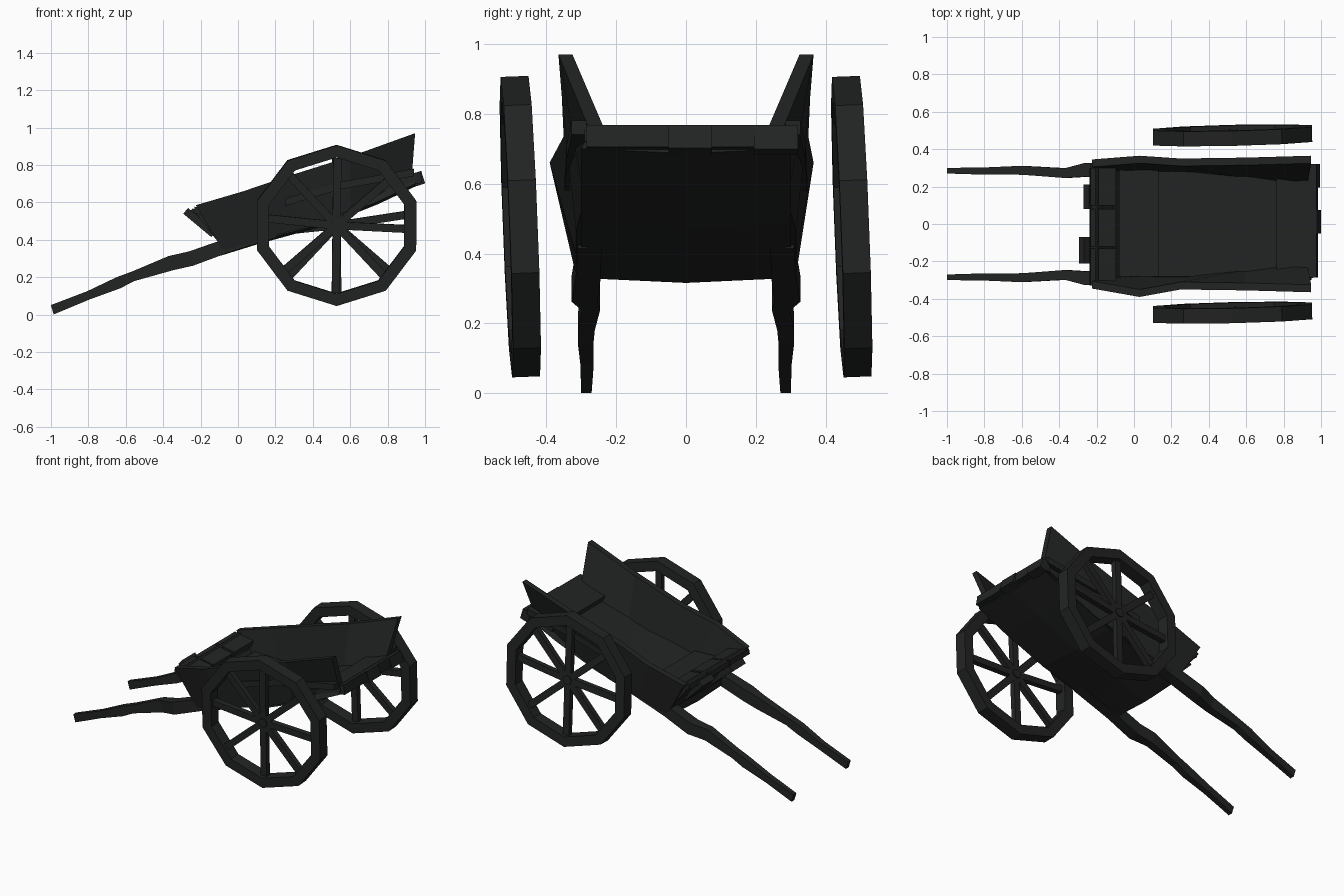
import bpy, bmesh, math
from mathutils import Matrix, Vector

if "Cube" in bpy.data.objects:
    bpy.data.objects.remove(bpy.data.objects["Cube"])

dark = bpy.data.materials.new("dark wood")
dark.diffuse_color = (0.016, 0.017, 0.017, 1)
dark.use_nodes = True
dark.node_tree.nodes["Principled BSDF"].inputs["Base Color"].default_value = dark.diffuse_color


def finish(name, bm):
    bmesh.ops.recalc_face_normals(bm, faces=bm.faces)
    me = bpy.data.meshes.new(name)
    bm.to_mesh(me)
    bm.free()
    me.materials.append(dark)
    ob = bpy.data.objects.new(name, me)
    bpy.context.collection.objects.link(ob)
    return ob


def loft(name, rings):
    """Solid skin through a list of equal-length rings."""
    bm = bmesh.new()
    vs = [[bm.verts.new(p) for p in r] for r in rings]
    n = len(rings[0])
    for a, b in zip(vs, vs[1:]):
        for i in range(n):
            j = (i + 1) % n
            bm.faces.new((a[i], a[j], b[j], b[i]))
    bm.faces.new(vs[0])
    bm.faces.new(vs[-1])
    return finish(name, bm)


def add_box(bm, size, mat):
    bmesh.ops.create_cube(bm, size=1, matrix=mat @ Matrix.Diagonal((*size, 1)))


def plank(name, p0, p1, y0, y1, t):
    """Board running from p0 to p1 in the x-z plane, spanning y0..y1."""
    d = Vector((p1[0] - p0[0], 0, p1[1] - p0[1]))
    mid = Vector(((p0[0] + p1[0]) / 2, (y0 + y1) / 2, (p0[1] + p1[1]) / 2))
    bm = bmesh.new()
    rot = Matrix.Rotation(-math.atan2(d.z, d.x), 4, 'Y')
    add_box(bm, (d.length, y1 - y0, t), Matrix.Translation(mid) @ rot)
    return finish(name, bm)


# Wheels: ten-sided rim, eight spokes and a small hub, slightly tilted
def wheel(name, y, spin):
    bm = bmesh.new()
    R, r, h, N = 0.43, 0.365, 0.04, 10
    rings = []
    for k in range(N):
        a = math.pi / 2 + k * 2 * math.pi / N
        c, s = math.cos(a), math.sin(a)
        rings.append([bm.verts.new((q * c, w, q * s))
                      for q, w in ((R, -h), (R, h), (r, h), (r, -h))])
    for k in range(N):
        a, b = rings[k], rings[(k + 1) % N]
        for i in range(4):
            j = (i + 1) % 4
            bm.faces.new((a[i], a[j], b[j], b[i]))
    for k in range(8):
        # level spokes are skewed most, upright ones least
        off = spin * (1, 0.5, 0.1, 0.5)[k % 4] - (3 if k == 0 else 0)
        m = Matrix.Rotation(math.radians(45 * k + off), 4, 'Y')
        add_box(bm, (0.36, 0.035, 0.042), m @ Matrix.Translation((0.18, 0, 0)))
    bmesh.ops.create_cone(bm, cap_ends=True, segments=8, radius1=0.03, radius2=0.03,
                          depth=0.05, matrix=Matrix.Rotation(math.pi / 2, 4, 'X'))
    ob = finish(name, bm)
    ob.location = (0.527, y, 0.477)
    ob.scale.x = 1.04
    ob.rotation_euler = (math.radians(2.2), 0, math.radians(1.3))


wheel("front_wheel", -0.474, 6)
wheel("back_wheel", 0.474, -6)

# Body sides: leaning, uneven panels; shafts: crooked tapering poles
for s, label, bulge in ((-1, "front", 0.39), (1, "back", 0.365)):
    rows = [  # top x, y, z, bottom x, y, z
        (-0.225, 0.345, 0.585, -0.08, 0.315, 0.34),
        (0.03, bulge, 0.66, 0.12, 0.315, 0.40),
        (0.25, 0.35, 0.735, 0.35, 0.315, 0.465),
        (0.60, 0.355, 0.845, 0.60, 0.29, 0.55),
        (0.947, 0.365, 0.97, 0.925, 0.25, 0.69)]
    loft(label + "_side_panel", [
        [(a, s * b, c), (a, s * (b - 0.04), c), (d, s * (e - 0.045), f), (d, s * e, f)]
        for a, b, c, d, e, f in rows])
    rail = [(0.25, 0.335, 0.60), (0.55, 0.33, 0.69), (0.94, 0.315, 0.76)]
    loft(label + "_side_rail", [
        [(x, s * (y + dy), z + dz) for dy, dz in
         ((0.012, -0.02), (0.012, 0.02), (-0.03, 0.02), (-0.03, -0.02))]
        for x, y, z in rail])
    pole = [  # x, y, z, half width, half height
        (-0.993, 0.285, 0.026, 0.015, 0.025), (-0.80, 0.283, 0.103, 0.019, 0.022),
        (-0.64, 0.287, 0.17, 0.022, 0.03), (-0.56, 0.285, 0.205, 0.024, 0.025),
        (-0.36, 0.272, 0.275, 0.026, 0.038), (-0.25, 0.290, 0.30, 0.037, 0.038),
        (-0.07, 0.280, 0.365, 0.036, 0.036), (0.20, 0.275, 0.44, 0.034, 0.025)]
    loft(label + "_shaft", [
        [(x - 0.3 * v * h, s * (y + u * w), z + v * h)
         for u, v in ((-1, -1), (1, -1), (1, 1), (-1, 1))]
        for x, y, z, w, h in pole])

# Floor: warped slab rising to the rear
floor = [(-0.09, 0.32, 0.07), (0.12, 0.385, 0.07), (0.45, 0.475, 0.06),
         (0.75, 0.595, 0.05), (0.95, 0.69, 0.05)]
loft("floor", [
    [(x, -0.30, z + 0.01), (x, 0, z - 0.004), (x, 0.30, z + 0.01),
     (x, 0.28, z + t), (x, -0.28, z + t)] for x, z, t in floor])

# Tail: cross board and uneven plank ends
plank("tail_board", (0.77, 0.675), (0.95, 0.74), -0.29, 0.30, 0.04)
loft("tail_beam", [[(0.91, y, 0.69), (0.985, y, 0.705), (0.975, y, 0.767), (0.92, y, 0.75)]
                   for y in (-0.285, 0.315)])
plank("tail_end_middle", (0.93, 0.716), (0.99, 0.735), -0.05, 0.075, 0.07)
plank("tail_end_side", (0.93, 0.716), (0.985, 0.733), 0.195, 0.32, 0.07)

# Front end: sloping boards stepping down to the floor
plank("front_floor_board", (-0.08, 0.475), (0.13, 0.47), -0.28, 0.31, 0.03)
plank("front_board_lower", (-0.14, 0.48), (-0.07, 0.39), -0.30, 0.31, 0.06)
plank("front_board_upper", (-0.215, 0.565), (-0.12, 0.45), -0.32, 0.32, 0.045)
for i, (y0, y1, x) in enumerate(((-0.21, -0.07, -0.28), (0.08, 0.21, -0.255))):
    plank(f"front_slat_{i + 1}", (x, 0.555), (-0.13, 0.43), y0, y1, 0.04)
for i, y0 in enumerate((-0.33, -0.12, 0.10)):
    plank(f"front_cap_{i + 1}", (-0.235, 0.56), (-0.10, 0.535), y0, y0 + 0.2, 0.035)
